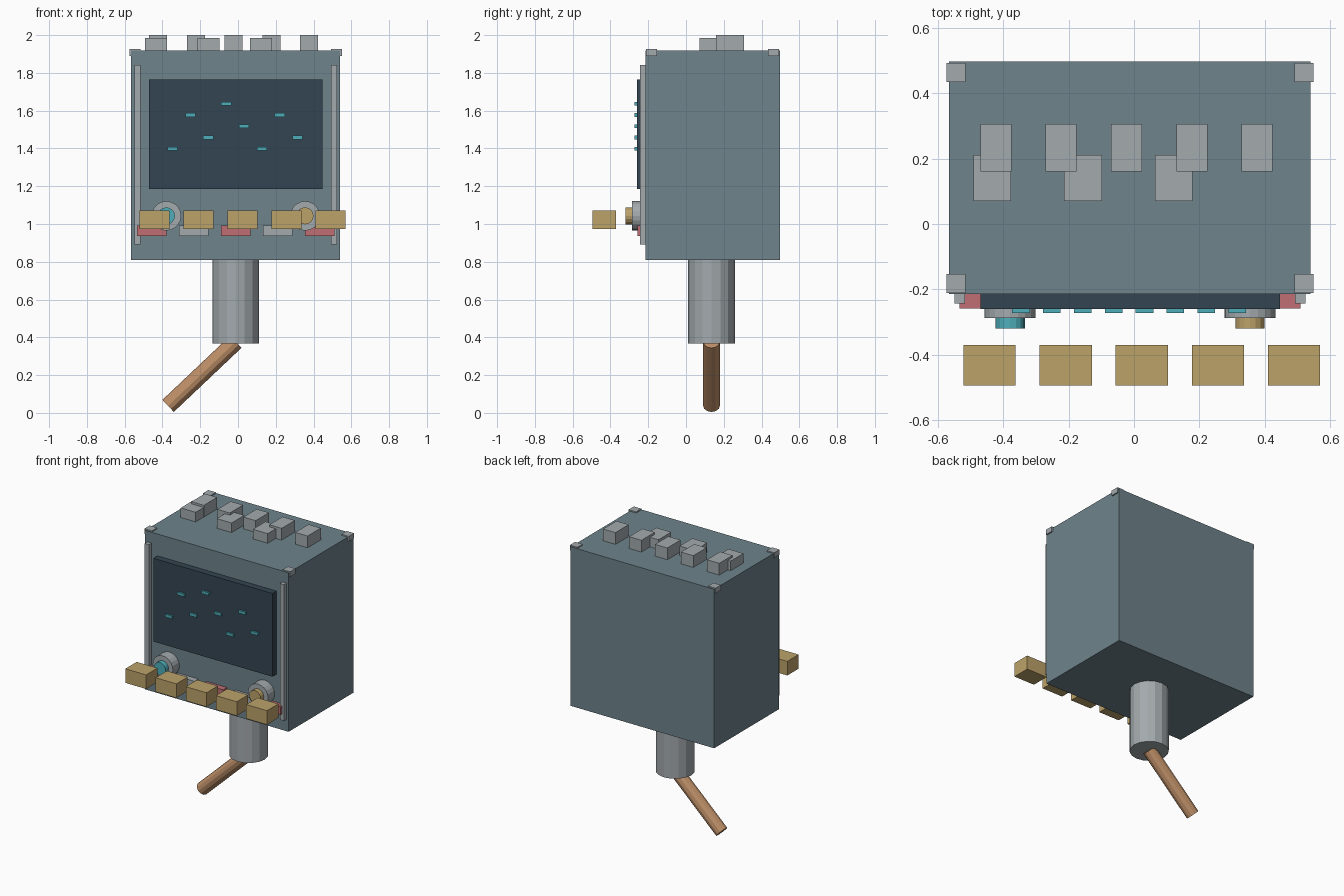
import bpy
from mathutils import Vector

default = bpy.data.objects.get("Cube")
if default:
    bpy.data.objects.remove(default, do_unlink=True)


def make_material(name, rgb):
    """Flat material from 8-bit display values, stored as linear."""
    lin = [((c / 255 + 0.055) / 1.055) ** 2.4 for c in rgb] + [1.0]
    mat = bpy.data.materials.new(name)
    mat.use_nodes = True
    mat.diffuse_color = lin
    mat.node_tree.nodes["Principled BSDF"].inputs["Base Color"].default_value = lin
    return mat


SLATE = make_material("slate blue", (110, 131, 140))
NAVY = make_material("dark navy", (52, 69, 82))
GREY = make_material("light grey", (163, 170, 173))
AMBER = make_material("amber", (188, 162, 106))
TEAL = make_material("teal", (78, 174, 186))
RED = make_material("soft red", (192, 110, 116))
COPPER = make_material("copper", (190, 143, 104))


def box(name, mat, x, y, z):
    """Box from (min, max) ranges on each axis."""
    ranges = (x, y, z)
    bpy.ops.mesh.primitive_cube_add(size=1, location=[(a + b) / 2 for a, b in ranges])
    ob = bpy.context.object
    ob.name = name
    ob.scale = [b - a for a, b in ranges]
    bpy.ops.object.transform_apply(location=False, rotation=False, scale=True)
    ob.data.materials.append(mat)
    return ob


def rod(name, mat, start, end, radius, sides):
    """Cylinder between two points."""
    start, end = Vector(start), Vector(end)
    axis = end - start
    bpy.ops.mesh.primitive_cylinder_add(
        vertices=sides, radius=radius, depth=axis.length, location=(start + end) / 2,
        rotation=axis.to_track_quat('Z', 'Y').to_euler())
    ob = bpy.context.object
    ob.name = name
    ob.data.materials.append(mat)
    return ob


def centred(c, width):
    return (c - width / 2, c + width / 2)


MID = -0.012      # centre line of the cabinet
FRONT = -0.215    # front face of the cabinet

# Cabinet and screen
box("cabinet", SLATE, (-0.566, 0.541), (FRONT, 0.498), (0.81, 1.918))
box("screen", NAVY, (-0.47, 0.447), (-0.26, FRONT), (1.186, 1.766))

# Side rails and corner caps
for side, s in (("right", -1), ("left", 1)):
    box(f"{side}_rail", GREY, centred(MID + s * 0.521, 0.032), (-0.243, FRONT), (0.892, 1.842))
    for end, y in (("front", -0.182), ("back", 0.464)):
        box(f"{side}_{end}_corner_cap", GREY, centred(MID + s * 0.533, 0.058),
            centred(y, 0.058), (1.89, 1.926))

# Screen lights, stepping through five heights
for i in range(8):
    box(f"screen_light_{i + 1}", TEAL, centred(-0.346 + i * 0.0945, 0.054),
        (-0.272, -0.259), centred(1.398 + 0.0596 * (i * 3 % 5), 0.02))

# Knobs with collars
for side, s, mat in (("right", -1, TEAL), ("left", 1, AMBER)):
    x = MID + s * 0.367
    rod(f"{side}_knob_collar", GREY, (x, FRONT, 1.043), (x, -0.287, 1.043), 0.078, 20)
    rod(f"{side}_knob", mat, (x, -0.28, 1.043), (x, -0.32, 1.043), 0.045, 16)

# Button row, with a row of blocks in front of it
for i in range(5):
    box(f"button_{i + 1}", GREY if i % 2 else RED, centred(MID + (i - 2) * 0.222, 0.156),
        (-0.258, FRONT), (0.937, 0.992))
    box(f"front_block_{i + 1}", AMBER, centred(0.024 + (i - 2) * 0.233, 0.16),
        (-0.495, -0.37), (0.974, 1.072))

# Two rows of blocks on the roof
for i in range(5):
    box(f"rear_roof_block_{i + 1}", GREY, centred(-0.023 + (i - 2) * 0.2, 0.095),
        (0.16, 0.306), (1.915, 2.0))
for i in range(3):
    box(f"front_roof_block_{i + 1}", GREY, centred(-0.156 + (i - 1) * 0.278, 0.115),
        (0.071, 0.211), (1.915, 1.985))

# Post and angled handle underneath
post = rod("post", GREY, (MID, 0.135, 0.368), (MID, 0.135, 0.812), 0.124, 16)
handle = rod("angled_handle", COPPER, (-0.37, 0.135, 0.037), (MID, 0.135, 0.376), 0.044, 12)
